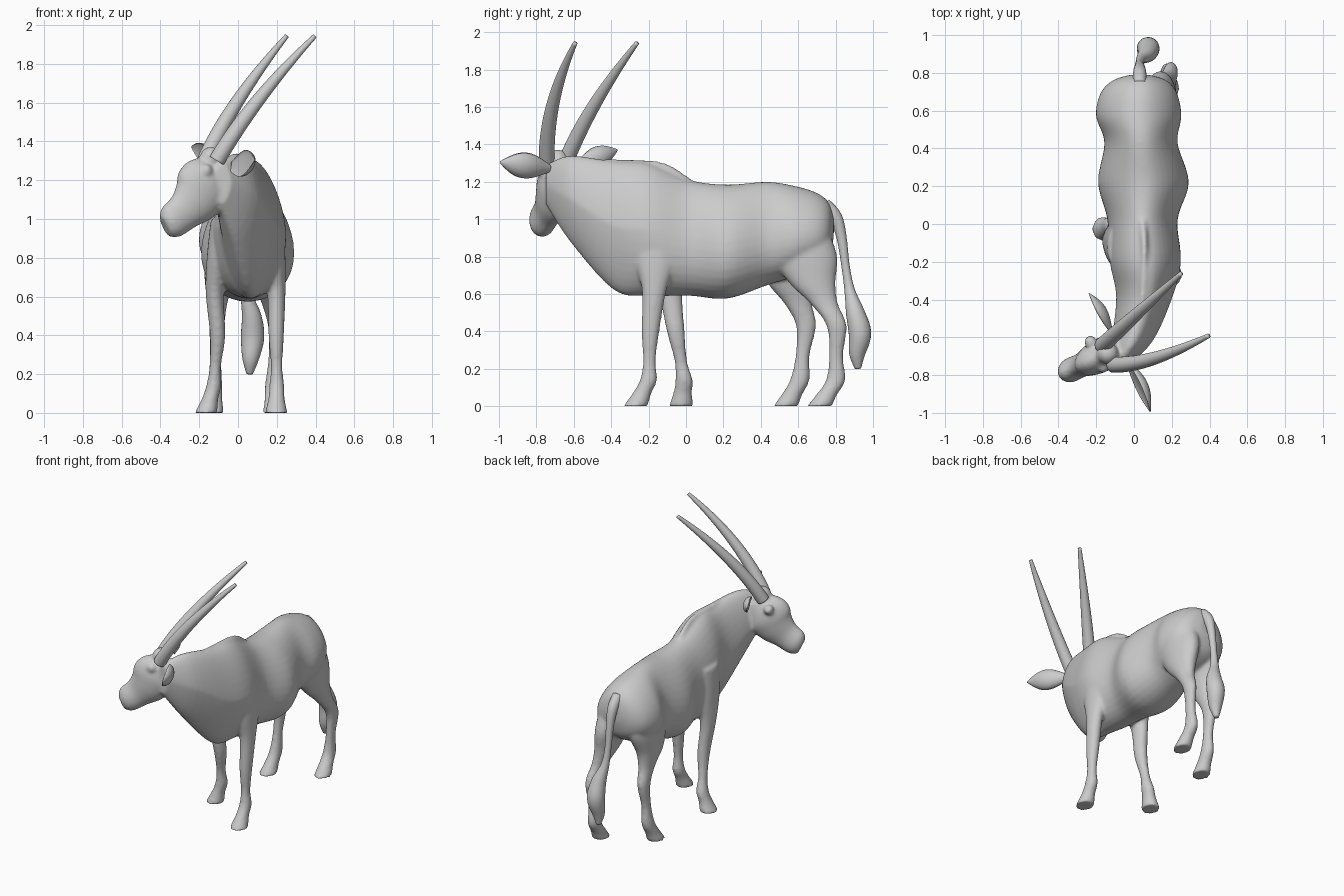
import bpy, bmesh
from math import sin, cos, pi
from mathutils import Vector

if "Cube" in bpy.data.objects:
    bpy.data.objects.remove(bpy.data.objects["Cube"])

X, Z = Vector((1, 0, 0)), Vector((0, 0, 1))


def spline(rows, steps=5):
    """Catmull-Rom interpolation of (x, y, z, half_width, half_depth) rows."""
    out = []
    for i in range(len(rows) - 1):
        a, b = rows[max(i - 1, 0)], rows[i]
        c, d = rows[i + 1], rows[min(i + 2, len(rows) - 1)]
        for k in range(steps):
            t = k / steps
            out.append([0.5 * (2 * q + (r - p) * t + (2 * p - 5 * q + 4 * r - s) * t * t
                               + (3 * q - p - 3 * r + s) * t ** 3)
                        for p, q, r, s in zip(a, b, c, d)])
    return out + [list(rows[-1])]


def loft(bm, rows, side=X, axis=None, taper=0.0, cup=None, keel=0.0, n=24):
    """Skin elliptical rings along a path; cup makes the section a crescent,
    keel narrows the underside of the rings towards the front."""
    pts = spline(rows)
    rings = []
    for i, (x, y, z, w, d) in enumerate(pts):
        t = axis or (Vector(pts[min(i + 1, len(pts) - 1)][:3]) - Vector(pts[max(i - 1, 0)][:3]))
        t = Vector(t).normalized()
        s = (Vector(side) - t * t.dot(Vector(side))).normalized()
        u = t.cross(s)
        pinch = keel * min(max((-y - .1) / .25, 0), 1)
        ring = []
        for k in range(n):
            a = 2 * pi * k / n
            up = sin(a)
            wide = w * cos(a) * (1 - taper * up - pinch * max(-up, 0))
            if cup is not None and up > 0:
                up *= cup
            ring.append(bm.verts.new(Vector((x, y, z)) + s * wide + u * d * up))
        rings.append(ring)
    for r0, r1 in zip(rings, rings[1:]):
        for k in range(n):
            bm.faces.new((r0[k], r0[(k + 1) % n], r1[(k + 1) % n], r1[k]))
    bm.faces.new(rings[0])
    bm.faces.new(rings[-1])


def finish(bm, name):
    bmesh.ops.recalc_face_normals(bm, faces=bm.faces)
    me = bpy.data.meshes.new(name)
    bm.to_mesh(me)
    bm.free()
    for p in me.polygons:
        p.use_smooth = True
    ob = bpy.data.objects.new(name, me)
    bpy.context.collection.objects.link(ob)
    return ob


def tube(name, rows, **kw):
    bm = bmesh.new()
    loft(bm, rows, **kw)
    return finish(bm, name)


body = bmesh.new()

# Trunk and neck: y, centre x, half width, top z, bottom z
trunk = [(.79, .03, .05, 1.02, .90), (.76, .03, .14, 1.095, .80), (.69, .025, .20, 1.145, .74),
         (.57, .025, .222, 1.18, .69), (.43, .037, .19, 1.20, .645),
         (.22, .05, .236, 1.185, .575), (.02, .045, .182, 1.21, .59),
         (-.20, .06, .188, 1.30, .59), (-.385, .055, .15, 1.31, .62),
         (-.62, -.01, .11, 1.34, .88), (-.75, -.085, .05, 1.29, 1.08)]
loft(body, [(x, y, (t + b) / 2, w, (t - b) / 2) for y, x, w, t, b in trunk],
     axis=(0, -1, 0), taper=.2, keel=.45, n=36)

# Mane ridge over the withers
loft(body, [(.045, .02, 1.19, .02, .03), (.055, -.15, 1.27, .02, .04), (.04, -.5, 1.29, .02, .03)],
     axis=(0, -1, 0))

# Head, turned to the side
face_side = Vector((.46, -.89, 0))
loft(body, [(-.08, -.65, 1.27, .05, .07), (-.165, -.69, 1.185, .088, .155),
            (-.215, -.717, 1.105, .083, .138), (-.28, -.748, 1.037, .064, .102),
            (-.345, -.778, .985, .064, .09), (-.38, -.793, .965, .042, .06)],
     side=face_side, taper=.1)

# Eye brows and the crown between the horns
for x, y, z, r in [(-.23, -.625, 1.25, .035), (-.165, -.755, 1.25, .035), (-.14, -.685, 1.315, .058)]:
    ball = bmesh.ops.create_uvsphere(body, u_segments=16, v_segments=10, radius=r)
    bmesh.ops.translate(body, verts=ball["verts"], vec=(x, y, z))


# Legs: a shared thickness profile (z, half x, half y) follows each leg's joints
def leg(profile, heights, joints):
    rows = []
    for z, w, d in profile:
        i = next(i for i in range(len(heights) - 1) if z >= heights[i + 1])
        f = (heights[i] - z) / (heights[i] - heights[i + 1])
        x, y = Vector(joints[i]).lerp(Vector(joints[i + 1]), f)
        rows.append((x, y, z, w, d))
    loft(body, rows, axis=(0, 0, -1))


fore = [(1, .06, .12), (.8, .06, .115), (.62, .047, .066), (.4, .04, .048),
        (.24, .03, .034), (.14, .039, .046), (.07, .043, .05), (0, .059, .066)]
hind = [(.95, .10, .17), (.8, .09, .175), (.66, .07, .125), (.55, .047, .075), (.43, .038, .054),
        (.27, .03, .038), (.14, .039, .052), (.06, .046, .056), (0, .058, .067)]
fore_z, hind_z = (1, .62, .4, .14, 0), (.95, .66, .43, .14, 0)
leg(fore, fore_z, [(.17, -.15), (.198, -.17), (.197, -.19), (.2, -.2), (.197, -.27)])
leg(fore, fore_z, [(-.08, -.12), (-.12, -.085), (-.105, -.055), (-.125, -.01), (-.165, -.026)])
leg(hind, hind_z, [(.12, .59), (.155, .675), (.195, .805), (.178, .80), (.185, .714)])
leg(hind, hind_z, [(-.07, .58), (-.1, .56), (-.11, .642), (-.12, .608), (-.13, .533)])

# Fuse trunk, head and legs into one smooth skin
ob = finish(body, "body")
m = ob.modifiers.new("fuse", "REMESH")
m.mode, m.voxel_size, m.use_smooth_shade = "VOXEL", .011, True
m = ob.modifiers.new("soften", "SMOOTH")
m.factor, m.iterations = .5, 8


# Horns: a gentle arc through base, middle and tip, thinning to a blunt point
def horn(name, base, mid, tip):
    base, mid, tip = Vector(base), Vector(mid), Vector(tip)
    ctrl = mid * 2 - (base + tip) / 2
    rows = []
    for k in range(13):
        t = k / 12
        p = base * (1 - t) ** 2 + ctrl * 2 * t * (1 - t) + tip * t * t
        r = .012 + .03 * (1 - t ** 1.9)
        rows.append((*p, r, r))
    tube(name, rows, side=(0, 1, 0))


horn("horn_left", (-.11, -.745, 1.3), (.11, -.71, 1.62), (.395, -.592, 1.942))
horn("horn_right", (-.17, -.645, 1.3), (0, -.49, 1.61), (.25, -.262, 1.942))


# Leaf-shaped cupped ears
def ear(name, base, tip, width, side):
    base, tip = Vector(base), Vector(tip)
    rows = []
    for k in range(9):
        t = k / 8
        w = .005 + width * sin(pi * (.12 + .88 * t) ** 1.2)
        rows.append((*base.lerp(tip, t), w, w * .75))
    tube(name, rows, side=side, cup=-.25)


ear("ear_left", (-.04, -.73, 1.27), (.085, -.995, 1.305), .065, Z + X * .25)
ear("ear_right", (-.125, -.57, 1.30), (-.24, -.368, 1.37), .05, -Z + X * .25)

# Tail with a hairy tuft: y, z, x, radius
tail = [(.74, 1.08, .03, .035), (.80, 1.01, .03, .035), (.832, .90, .03, .027),
        (.853, .75, .03, .022), (.875, .62, .04, .028), (.905, .50, .07, .05),
        (.93, .39, .075, .06), (.915, .28, .065, .043), (.92, .20, .06, .016)]
tube("tail", [(x, y, z, r, r) for y, z, x, r in tail])
